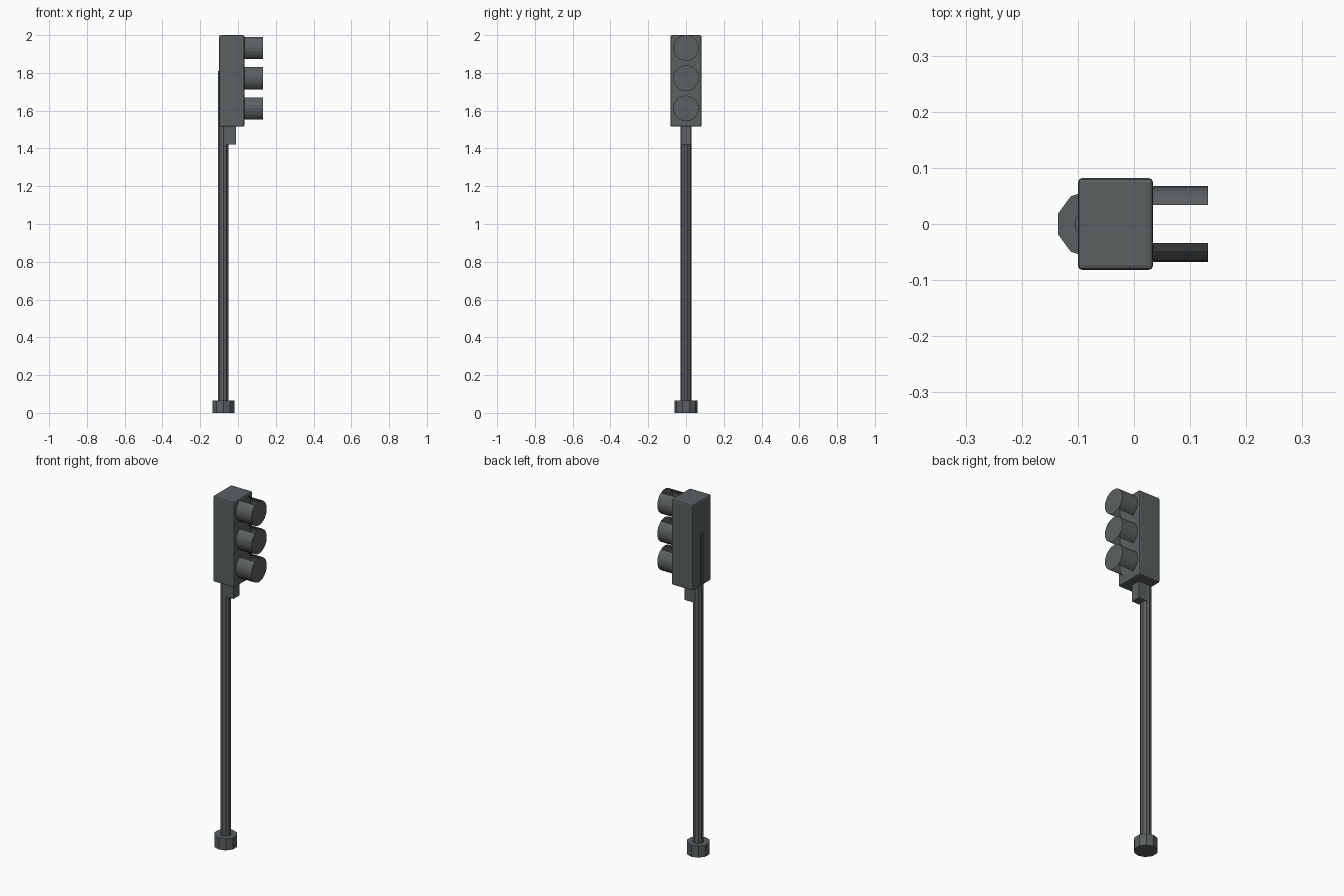
import bpy, bmesh
from math import cos, sin, radians

cube = bpy.data.objects.get("Cube")
if cube:
    bpy.data.objects.remove(cube, do_unlink=True)

# Single dark grey finish
grey = bpy.data.materials.new("dark_grey")
grey.use_nodes = True
colour = (0.105, 0.115, 0.12, 1)
grey.diffuse_color = colour
grey.node_tree.nodes["Principled BSDF"].inputs["Base Color"].default_value = colour

POLE_X = -0.077


def finish(name, bm):
    mesh = bpy.data.meshes.new(name)
    bm.to_mesh(mesh)
    bm.free()
    mesh.materials.append(grey)
    ob = bpy.data.objects.new(name, mesh)
    bpy.context.collection.objects.link(ob)
    return ob


def box(name, low, high):
    bm = bmesh.new()
    bmesh.ops.create_cube(bm, size=1)
    for v in bm.verts:
        for i in range(3):
            v.co[i] = low[i] if v.co[i] < 0 else high[i]
    return finish(name, bm)


def post(name, radius, bottom, top, sides=10):
    bm = bmesh.new()
    ring = [bm.verts.new((POLE_X + radius * cos(radians(90 + 360 * i / sides)),
                          radius * sin(radians(90 + 360 * i / sides)), bottom))
            for i in range(sides)]
    base = bm.faces.new(ring)
    up = bmesh.ops.extrude_face_region(bm, geom=[base])["geom"]
    for v in up:
        if isinstance(v, bmesh.types.BMVert):
            v.co.z = top
    bmesh.ops.recalc_face_normals(bm, faces=bm.faces)
    return finish(name, bm)


def lamp(name, z, radius=0.068, back=0.03, front=0.132, sides=24):
    """Round end disc carried on two curved side walls, open above and below."""
    bm = bmesh.new()
    rings = []
    for x in (back, front):
        rings.append([bm.verts.new((x, radius * cos(radians(360 * i / sides)),
                                    z + radius * sin(radians(360 * i / sides))))
                      for i in range(sides)])
    rear, fore = rings
    bm.faces.new(fore)
    for i in range(sides):
        j = (i + 1) % sides
        middle = radians(360 * (i + 0.5) / sides)
        if abs(cos(middle)) > 0.5:
            bm.faces.new((rear[i], rear[j], fore[j], fore[i]))
    loose = [v for v in bm.verts if not v.link_faces]
    bmesh.ops.delete(bm, geom=loose, context='VERTS')
    return finish(name, bm)


# Pole and foot
post("foot", 0.061, 0, 0.065)
post("pole", 0.029, 0.03, 1.81)

# Signal housing with softened edges, and its bracket
housing = box("housing", (-0.1, -0.082, 1.515), (0.034, 0.082, 2.0))
bevel = housing.modifiers.new("soft_edges", 'BEVEL')
bevel.width = 0.008
bevel.segments = 2
box("bracket", (-0.07, -0.026, 1.42), (-0.01, 0.026, 1.53))

# Three lamps
for name, z in (("upper", 1.932), ("middle", 1.772), ("lower", 1.612)):
    lamp(name + "_lamp", z)
